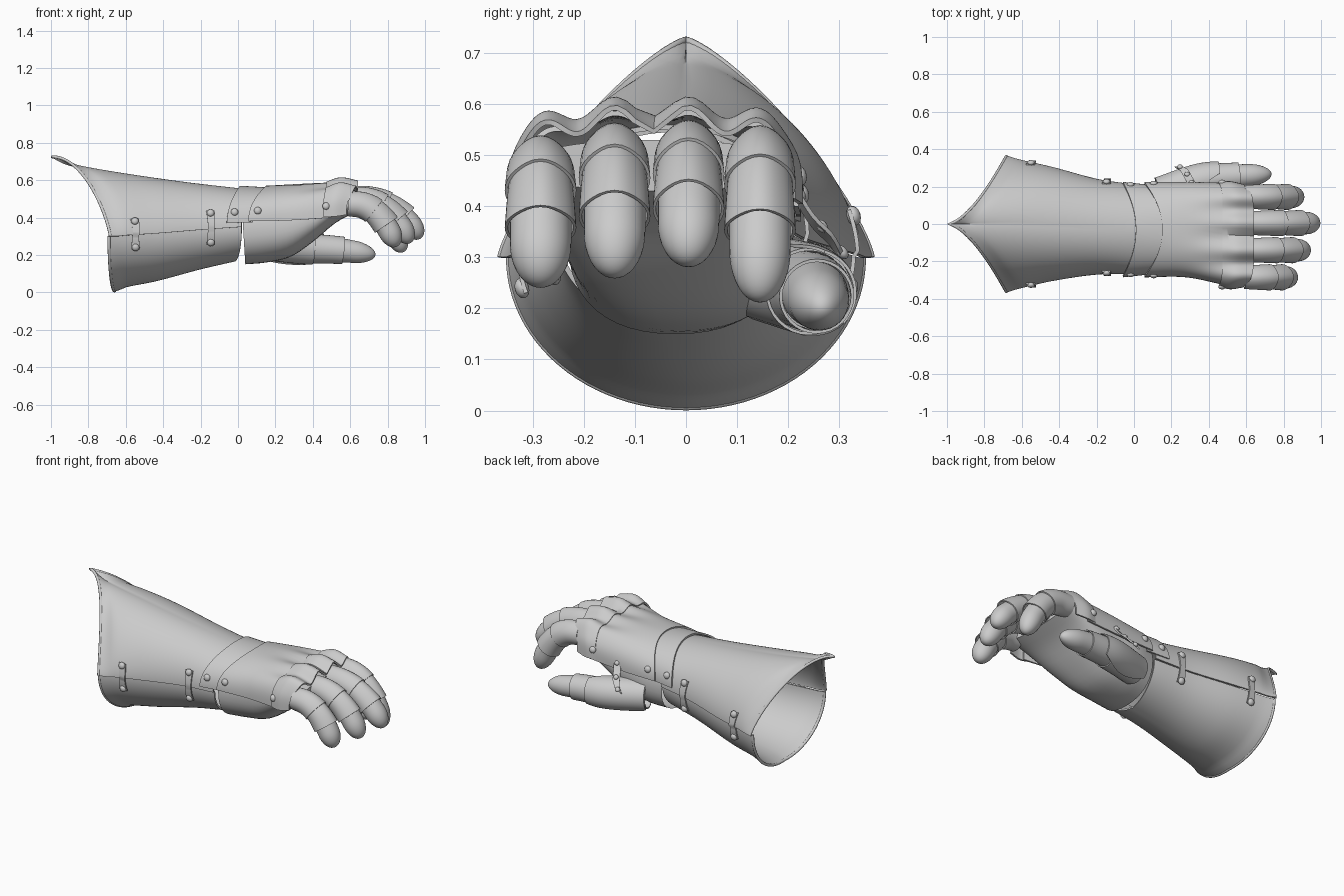
import bpy, bmesh, math
from math import sin, cos, pi, radians
from mathutils import Vector, Matrix

cube = bpy.data.objects.get("Cube")
if cube:
    bpy.data.objects.remove(cube, do_unlink=True)

steel = bpy.data.materials.new("steel_grey")
steel.use_nodes = True
steel.diffuse_color = (0.6, 0.6, 0.6, 1)
steel.node_tree.nodes["Principled BSDF"].inputs["Base Color"].default_value = (0.6, 0.6, 0.6, 1)


def finish(name, bm, thick=0):
    """Turn a bmesh into a smooth shaded object, optionally thickened."""
    bmesh.ops.remove_doubles(bm, verts=bm.verts, dist=1e-5)
    bmesh.ops.recalc_face_normals(bm, faces=bm.faces)
    mesh = bpy.data.meshes.new(name)
    bm.to_mesh(mesh)
    bm.free()
    mesh.materials.append(steel)
    ob = bpy.data.objects.new(name, mesh)
    bpy.context.collection.objects.link(ob)
    bpy.ops.object.select_all(action='DESELECT')
    ob.select_set(True)
    bpy.context.view_layer.objects.active = ob
    if thick:
        mod = ob.modifiers.new("thickness", 'SOLIDIFY')
        mod.thickness = thick
        mod.offset = 0
        bpy.ops.object.modifier_apply(modifier=mod.name)
    bpy.ops.object.shade_smooth_by_angle(angle=radians(40))
    return ob


def patch(name, f, nu, nv, thick=0.0):
    """Grid surface from f(u, v), both running 0 to 1."""
    bm = bmesh.new()
    g = [[bm.verts.new(f(i / nu, j / nv)) for j in range(nv + 1)] for i in range(nu + 1)]
    for i in range(nu):
        for j in range(nv):
            bm.faces.new((g[i][j], g[i + 1][j], g[i + 1][j + 1], g[i][j + 1]))
    return finish(name, bm, thick)


def sample(keys, s):
    """Smooth interpolation of (position, values...) keys."""
    n = len(keys)
    i = 0
    while i < n - 2 and s > keys[i + 1][0]:
        i += 1

    def slope(k, c):
        a, b = keys[max(k - 1, 0)], keys[min(k + 1, n - 1)]
        return (b[c] - a[c]) / (b[0] - a[0])
    a, b = keys[i], keys[i + 1]
    d = b[0] - a[0]
    q = (s - a[0]) / d
    return [(2*q**3 - 3*q*q + 1) * a[c] + (q**3 - 2*q*q + q) * d * slope(i, c)
            + (3*q*q - 2*q**3) * b[c] + (q**3 - q*q) * d * slope(i + 1, c)
            for c in range(1, len(a))]


def power(v, e):
    return math.copysign(abs(v) ** e, v)


def arch(keys, start, end):
    """Point function of an arched plate; keys hold s, width, height, y, z, roundness, flutes."""
    def point(s, t):
        w, h, yc, zc, p, amp = sample(keys, s)
        c, sn = cos(t), sin(t)
        y = yc + w * power(c, 2 / p)
        z = zc + h * power(sn, 2 / p) + amp * cos(2 * pi * (y - 0.005) / 0.145) * max(0, sn)
        xa, xb = start(abs(c)), end(abs(c))
        return Vector((xa + (xb - xa) * s, y, z))
    return point


def rivet(name, p, normal, r=0.017):
    bm = bmesh.new()
    rot = Vector(normal).to_track_quat('Z', 'Y').to_matrix().to_4x4()
    bmesh.ops.create_uvsphere(bm, u_segments=16, v_segments=8, radius=r,
                              matrix=Matrix.Translation(p) @ rot @ Matrix.Diagonal((1, 1, 0.7, 1)))
    finish(name, bm)


def roll(name, pts):
    """Rolled edge along a rim."""
    cu = bpy.data.curves.new(name, 'CURVE')
    cu.dimensions = '3D'
    cu.bevel_depth = 0.008
    cu.bevel_resolution = 3
    cu.use_fill_caps = True
    sp = cu.splines.new('POLY')
    sp.points.add(len(pts) - 1)
    for q, p in zip(sp.points, pts):
        q.co = (*p, 1)
    cu.materials.append(steel)
    bpy.context.collection.objects.link(bpy.data.objects.new(name, cu))


# Flared cuff: pointed upper plate and round lower plate
upper = arch([(0, .362, .425, 0, .30, 1.27, 0), (.06, .348, .393, 0, .30, 1.4, 0),
              (.12, .337, .37, 0, .305, 1.6, 0), (.35, .30, .32, 0, .315, 1.85, 0),
              (.7, .25, .25, -.015, .335, 2, 0), (1, .235, .2, -.03, .35, 2, 0)],
             lambda c: -.993 + .31 * c, lambda c: .02)
lower = arch([(0, .345, .292, 0, .30, 2, 0), (.05, .334, .28, 0, .30, 2, 0),
              (.1, .325, .27, 0, .303, 2, 0), (.35, .288, .25, 0, .315, 2, 0),
              (.7, .24, .21, -.015, .335, 2, 0), (1, .222, .18, -.03, .35, 2, 0)],
             lambda c: -.66 - .03 * c, lambda c: -.02 + .04 * c)
patch("cuff_upper", lambda u, v: upper(u, v * pi), 32, 64, .01)
patch("cuff_lower", lambda u, v: lower(u, pi + v * pi), 32, 48, .01)
roll("cuff_upper_rim", [upper(0, i * pi / 64) for i in range(65)])
roll("cuff_lower_rim", [lower(0, pi + i * pi / 48) for i in range(49)])

# Wrist lame, back-of-hand plate and fluted knuckle plate
wrist = arch([(0, .25, .195, -.03, .37, 2, 0), (1, .235, .18, -.03, .375, 2.2, 0)],
             lambda c: .01 - .07 * c * c, lambda c: .18 - .1 * c * c)
hand = arch([(0, .25, .185, -.03, .38, 2.1, 0), (.5, .25, .188, -.03, .385, 2.6, .002),
             (1, .27, .172, -.055, .4, 3.3, .012)],
            lambda c: .15 - .095 * c * c, lambda c: .5)
knuckle = arch([(0, .272, .172, -.055, .405, 3.3, .012), (.45, .284, .186, -.06, .405, 3.5, .02),
                (1, .272, .155, -.063, .415, 3.5, .024)],
               lambda c: .475 - .02 * c ** 4, lambda c: .64 - .06 * c ** 4)
patch("wrist_plate", lambda u, v: wrist(u, v * pi), 10, 64, .01)
patch("hand_plate", lambda u, v: hand(u, v * pi), 20, 96, .01)
patch("knuckle_plate", lambda u, v: knuckle(u, v * pi), 14, 96, .01)

# Glove body under the plates: x, centre, width, top, bottom
palm = [(0, .03, -.02, .21, .50, .15), (.2, .15, -.01, .22, .52, .16), (.4, .28, -.02, .222, .53, .19),
        (.6, .40, -.035, .235, .53, .27), (.8, .52, -.05, .25, .53, .37), (1, .63, -.06, .25, .53, .43)]


def glove(u, v):
    x, yc, w, top, low = sample(palm, min(1, u / .95))
    k = 1 if u <= .96 else 0
    a = v * 2 * pi
    z = (top + low) / 2 + k * (top - low) / 2 * power(sin(a), .87)
    lean = .06 * (z - .3) * max(0, 1 - u * 4)
    return Vector((x - lean, yc + k * w * power(cos(a), .87), z))


patch("glove_palm", glove, 20, 48)


# Digits: overlapping lames swept along a bent path of (s, x, y, z, radius)
def around(keys, s, a, r_scale=1.0, ridge=0.0):
    p = sample(keys, s)
    q, o = sample(keys, min(1, s + .02)), sample(keys, max(0, s - .02))
    t = (Vector(q[:3]) - Vector(o[:3])).normalized()
    side = Vector((0, 0, 1)).cross(t).normalized()
    up = t.cross(side)
    r = p[3] * r_scale * (1 + ridge * max(0, sin(a)) ** 8)
    return Vector(p[:3]) + (side * cos(a) + up * sin(a)) * r


def digit(name, keys, breaks, ridge):
    for k, (a, b) in enumerate(zip(breaks, breaks[1:])):
        last = k == len(breaks) - 2
        begin = a if k == 0 else a - .05

        def f(u, v):
            if last:
                u = sin(u * pi / 2)
                scale = .94 * math.sqrt(max(0, 1 - max(0, (u - .45) / .55) ** 2))
            else:
                scale = .93 + .12 * u
            return around(keys, begin + (b - begin) * u, v * 2 * pi, scale, 0 if last else ridge)
        patch(f"{name}_lame_{k + 1}", f, 14, 32, 0 if last else .006)


bend = [(0, 0), (.3, .04), (.55, .2), (.8, .55), (1, 1)]
for name, y, z, tip_x, tip_z in (("index", .145, .49, .885, .215), ("middle", .005, .50, .98, .29),
                                 ("ring", -.14, .495, .925, .265), ("little", -.285, .47, .85, .245)):
    path = [(fx, .59 + fx * (tip_x - .59), y, z + fz * (tip_z - z), .064) for fx, fz in bend]
    digit(name + "_finger", path, (0, .52, .77, 1), .12)

thumb = [(0, .14, .16, .25, .08), (.4, .37, .235, .235, .08), (.7, .55, .255, .225, .068),
         (1, .735, .268, .2, .056)]
digit("thumb", thumb, (0, .45, .72, 1), 0)


# Leaf-shaped guard over the thumb root
def thumb_guard(u, v):
    span = radians(95) * (.45 + .55 * sin(pi * min(1, u * .8 + .1)))
    return around(thumb, u * .55, radians(15) + (2 * v - 1) * span, 1.12)


patch("thumb_guard", thumb_guard, 16, 24, .006)

# Thumb hinge strap
hinge = [(0, .31, .212, .43), (.4, .29, .25, .37), (.7, .27, .285, .335), (1, .24, .305, .3)]


def hinge_point(u, v):
    x, y, z = sample(hinge, u)
    return Vector((x + (v - .5) * .045, y, z + (v - .5) * .02))


patch("thumb_hinge", hinge_point, 10, 2, .008)
for i, u in enumerate((.06, .5, .94)):
    rivet(f"hinge_rivet_{i}", hinge_point(u, .5) + Vector((0, .005, .003)), (0, .8, .6), .015)

# Side straps across the cuff seam, with rivets, and plate rivets on both sides
for side, label in ((1, "left"), (-1, "right")):
    def mirrored(f, s, t):
        return f(s, t if side > 0 else pi - t)

    for s0, pos in ((.2, "rear"), (.77, "front")):
        reach = .3 if pos == "rear" else .42

        def strap(u, v):
            t = (2 * u - 1) * reach
            width = .017 + .006 * abs(2 * u - 1)
            p = mirrored(upper if t >= 0 else lower, s0, t)
            x = p.x + (2 * v - 1) * width
            return Vector((x, p.y + side * (.012 + .006 * (t < 0)), p.z))
        patch(f"strap_{pos}_{label}", strap, 13, 2, .008)
        for u, end in ((.06, "low"), (.94, "high")):
            rivet(f"strap_rivet_{pos}_{end}_{label}", strap(u, .5) + Vector((0, side * .005, 0)),
                  (0, side, .3 if u > .5 else -.3), .02)
    for plate, s, t, pos in ((wrist, .25, .3, "wrist"), (hand, .1, .27, "hand"), (knuckle, .12, .15, "knuckle")):
        rivet(f"{pos}_rivet_{label}", mirrored(plate, s, t) + Vector((0, side * .005, 0)), (0, side, .2), .02)
